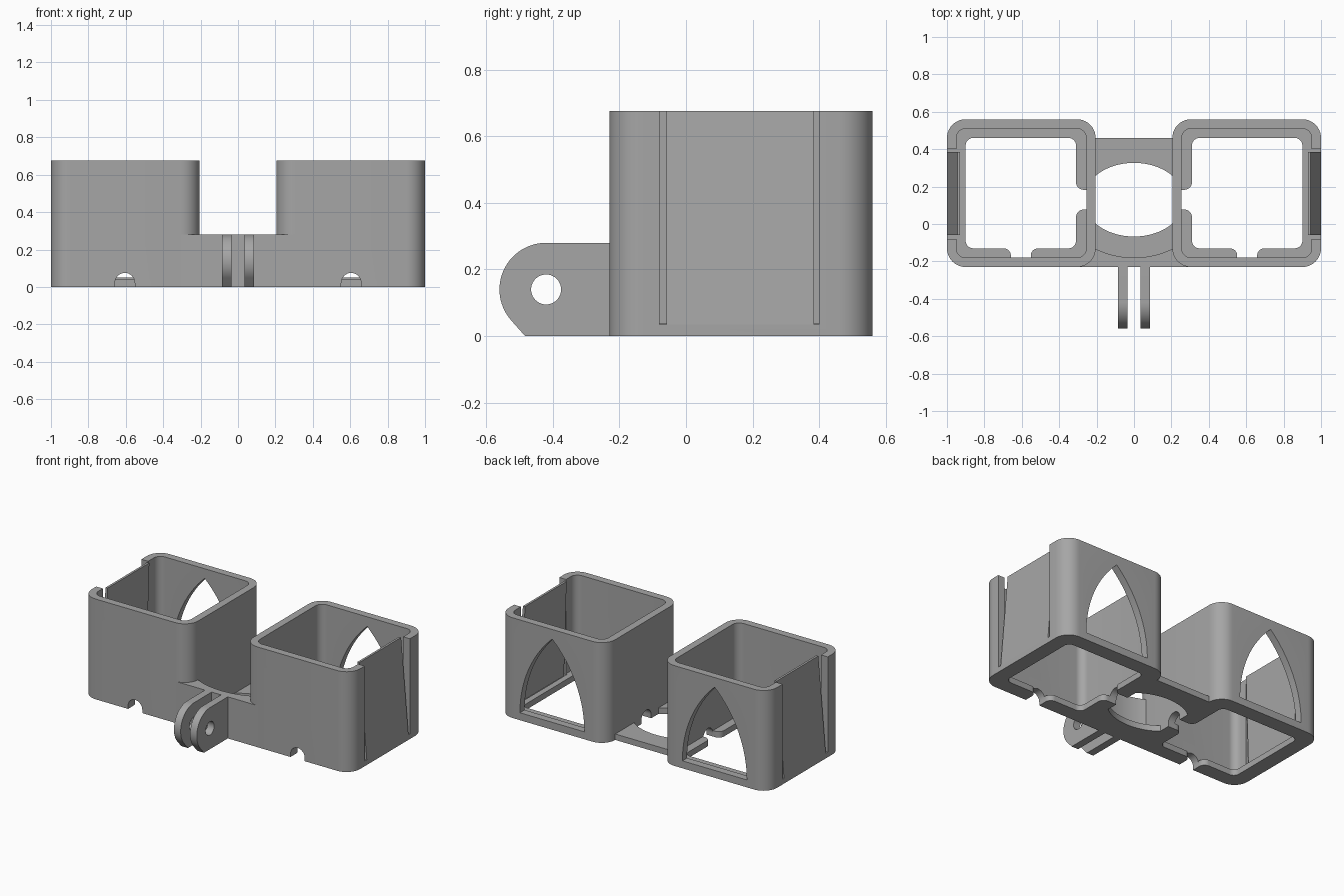
import bpy, bmesh, math
from mathutils import Vector

cube = bpy.data.objects.get("Cube")
if cube:
    bpy.data.objects.remove(cube, do_unlink=True)

grey = bpy.data.materials.new("mid_grey")
grey.use_nodes = True
grey.diffuse_color = (0.38, 0.38, 0.38, 1)
grey.node_tree.nodes["Principled BSDF"].inputs["Base Color"].default_value = grey.diffuse_color


def prism(name, pts, axis, lo, hi):
    """Extrude a 2D outline along an axis."""
    place = {"x": lambda a, b, h: (h, a, b),
             "y": lambda a, b, h: (a, h, b),
             "z": lambda a, b, h: (a, b, h)}[axis]
    bm = bmesh.new()
    rings = [[bm.verts.new(place(a, b, h)) for a, b in pts] for h in (lo, hi)]
    n = len(pts)
    for ring in rings:
        bm.faces.new(ring)
    for i in range(n):
        j = (i + 1) % n
        bm.faces.new((rings[0][i], rings[0][j], rings[1][j], rings[1][i]))
    bmesh.ops.recalc_face_normals(bm, faces=bm.faces)
    mesh = bpy.data.meshes.new(name)
    bm.to_mesh(mesh)
    bm.free()
    mesh.materials.append(grey)
    ob = bpy.data.objects.new(name, mesh)
    bpy.context.collection.objects.link(ob)
    return ob


def rounded(corners, steps=10):
    """Round each (x, y, radius) corner of an outline with right angles."""
    out = []
    n = len(corners)
    for i, (x, y, r) in enumerate(corners):
        p = Vector((x, y))
        if r == 0:
            out.append((x, y))
            continue
        u = (Vector(corners[i - 1][:2]) - p).normalized()
        v = (Vector(corners[(i + 1) % n][:2]) - p).normalized()
        c = p + (u + v) * r
        for k in range(steps + 1):
            t = math.pi / 2 * k / steps
            q = c - v * r * math.cos(t) - u * r * math.sin(t)
            out.append((q.x, q.y))
    return out


def rect(x0, x1, y0, y1, r=0):
    return rounded([(x0, y0, r), (x1, y0, r), (x1, y1, r), (x0, y1, r)])


def arc(cx, cy, rx, ry, start, end, steps):
    angles = [math.radians(start + (end - start) * k / steps) for k in range(steps + 1)]
    return [(cx + rx * math.cos(t), cy + ry * math.sin(t)) for t in angles]


def ellipse(cx, cy, rx, ry, steps=64):
    return arc(cx, cy, rx, ry, 0, 360, steps)[:-1]


def bake(ob):
    """Apply all modifiers."""
    mesh = bpy.data.meshes.new_from_object(
        ob.evaluated_get(bpy.context.evaluated_depsgraph_get()))
    ob.modifiers.clear()
    ob.data = mesh


def cut(ob, *cutters):
    for c in cutters:
        m = ob.modifiers.new("cut", "BOOLEAN")
        m.operation, m.solver, m.object = "DIFFERENCE", "EXACT", c
        bpy.context.view_layer.update()
        bake(ob)
        bpy.data.objects.remove(c, do_unlink=True)


def mirror(ob):
    ob.modifiers.new("mirror", "MIRROR").use_mirror_merge = False
    bpy.context.view_layer.update()
    bake(ob)


def smooth(ob):
    bpy.ops.object.select_all(action="DESELECT")
    ob.select_set(True)
    bpy.context.view_layer.objects.active = ob
    bpy.ops.object.shade_smooth_by_angle(angle=math.radians(30))


X0, X1, Y0, Y1, TOP = 0.205, 1.0, -0.23, 0.56, 0.675
FLOOR, WALL = 0.04, 0.05
MID, NOTCH_Y = 0.605, 0.13
outline = rect(X0, X1, Y0, Y1, 0.1)

# Square holders with a floor lip
holder = prism("holders", outline, "z", 0, TOP)
cavity = prism("cavity", rect(X0 + WALL, X1 - WALL, Y0 + WALL, Y1 - WALL, 0.05), "z", FLOOR, 1)
R, N = 0.04, 0.053
xi, xo, yf, yb = 0.31, 0.9, -0.13, 0.46
opening = prism("opening", rounded([
    (xo, yf, R), (xo, yb, R), (xi, yb, R),
    (xi, NOTCH_Y + N, R), (X0 + WALL, NOTCH_Y + N, 0),
    (X0 + WALL, NOTCH_Y - N, 0), (xi, NOTCH_Y - N, R),
    (xi, yf, R), (MID - N, yf, R), (MID - N, Y0 + WALL, 0),
    (MID + N, Y0 + WALL, 0), (MID + N, yf, R)]), "z", -0.1, 0.1)


# Small arched cable notches in the front and inner walls
def notch(c):
    return arc(c, 0.022, N, N, 0, 180, 16) + [(c - N, -0.1), (c + N, -0.1)]


front_notch = prism("front_notch", notch(MID), "y", Y0 - 0.1, Y0 + WALL + 0.005)
inner_notch = prism("inner_notch", notch(NOTCH_Y), "x", X0 - 0.1, X0 + WALL + 0.005)

# Pointed arch window in the back wall
half, sill, rise = 0.24, 0.05, 0.56
rad = (half ** 2 + rise ** 2) / (2 * half)
tip = math.degrees(math.asin(rise / rad))
window_pts = (arc(MID + half - rad, sill, rad, rad, 0, tip, 16)
              + arc(MID - half + rad, sill, rad, rad, 180 - tip, 180, 16)[1:])
window = prism("window", window_pts, "y", Y1 - WALL - 0.03, Y1 + 0.1)

# Slot in the outer wall for the spring clip
slot = prism("slot", rect(-0.08, 0.4, 0.035, 1), "x", 0.94, 1.1)
cut(holder, cavity, opening, front_notch, inner_notch, window, slot)
mirror(holder)

# Slanted spring clips
clip = prism("spring_clips", [(0.95, 0.035), (1.0, 0.035), (0.945, TOP), (0.93, TOP)],
             "y", -0.058, 0.385)
mirror(clip)

# Bridge: thin plate with an oval hole and a taller curved front wall
bridge = prism("bridge", rect(-0.305, 0.305, Y0, 0.46), "z", 0, 0.28)
cut(bridge,
    prism("wall_curve", ellipse(0, 0.13, 0.386, 0.31), "z", FLOOR, 1),
    prism("rear_clear", rect(-1, 1, -0.1, 1), "z", FLOOR, 1),
    prism("oval_hole", ellipse(0, 0.13, 0.27, 0.197), "z", -1, 1),
    prism("left_side", outline, "z", -1, 1),
    prism("right_side", [(-x, y) for x, y in outline], "z", -1, 1))

# Hinge lugs with a bolt hole
lug_y, lug_z, lug_r = -0.42, 0.14, 0.14
lug_pts = [(Y0, 0), (Y0, 0.28)] + arc(lug_y, lug_z, lug_r, lug_r, 90, 221, 28) + [(-0.483, 0)]
lugs = prism("hinge_lugs", lug_pts, "x", 0.035, 0.085)
cut(lugs, prism("bolt_hole", ellipse(lug_y, lug_z, 0.045, 0.045, 40), "x", -1, 1))
mirror(lugs)

for part in (holder, clip, bridge, lugs):
    smooth(part)
